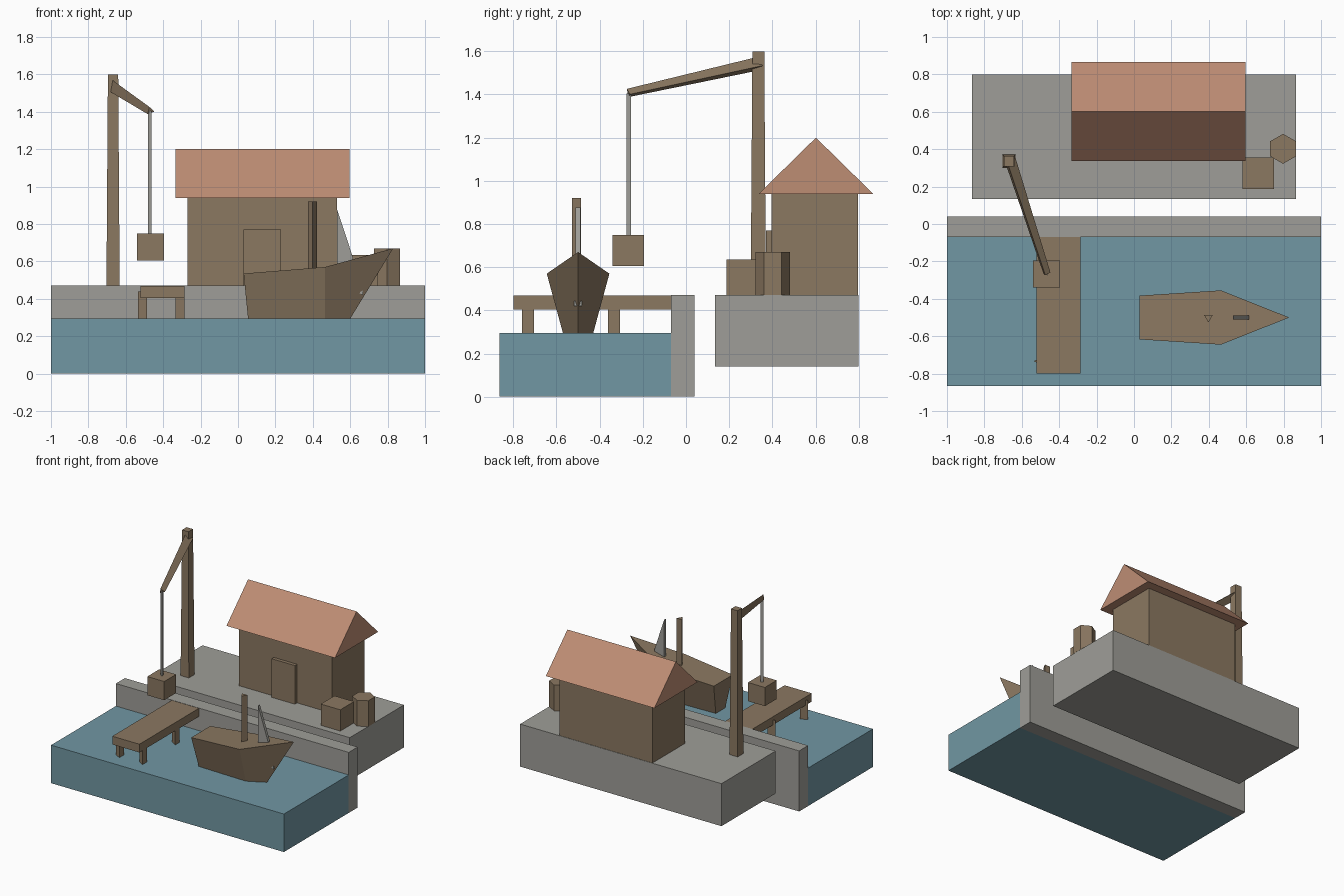
import bpy, bmesh, math
from mathutils import Vector

if "Cube" in bpy.data.objects:
    bpy.data.objects.remove(bpy.data.objects["Cube"])


def material(name, r, g, b):
    lin = [((c / 255 + 0.055) / 1.055) ** 2.4 for c in (r, g, b)]
    m = bpy.data.materials.new(name)
    m.diffuse_color = (*lin, 1)
    m.use_nodes = True
    m.node_tree.nodes["Principled BSDF"].inputs["Base Color"].default_value = m.diffuse_color
    return m


WOOD = material("wood brown", 139, 120, 97)
STONE = material("stone grey", 159, 158, 152)
ROOF = material("clay roof", 190, 141, 116)
WATER = material("water blue", 113, 151, 163)


def loft(name, ring_a, ring_b, mat):
    """Flat-faced solid between two matching rings of points."""
    bm = bmesh.new()
    a = [bm.verts.new(p) for p in ring_a]
    b = [bm.verts.new(p) for p in ring_b]
    n = len(a)
    bm.faces.new(a)
    bm.faces.new(b)
    for i in range(n):
        j = (i + 1) % n
        bm.faces.new((a[i], a[j], b[j], b[i]))
    bmesh.ops.recalc_face_normals(bm, faces=bm.faces)
    me = bpy.data.meshes.new(name)
    bm.to_mesh(me)
    bm.free()
    me.materials.append(mat)
    ob = bpy.data.objects.new(name, me)
    bpy.context.collection.objects.link(ob)
    return ob


def box(name, x, y, z, mat):
    ring = [(x[0], y[0]), (x[1], y[0]), (x[1], y[1]), (x[0], y[1])]
    return loft(name, [(*p, z[0]) for p in ring], [(*p, z[1]) for p in ring], mat)


def beam(name, start, end, r0, r1, sides, turn, mat):
    """Tapered prism; turn is the angle in degrees of its first corner."""
    start, end = Vector(start), Vector(end)
    d = (end - start).normalized()
    if abs(d.z) > 0.99:
        u, v = Vector((1, 0, 0)), Vector((0, 1, 0))
    else:
        u = d.cross(Vector((0, 0, 1))).normalized()
        if u.x < 0:
            u = -u
        v = Vector((0, 0, 1)) - d * d.z
        v.normalize()

    def ring(c, r):
        angles = [math.radians(turn + 360 * i / sides) for i in range(sides)]
        return [c + u * r * math.cos(t) + v * r * math.sin(t) for t in angles]
    return loft(name, ring(start, r0), ring(end, r1), mat)


# Harbour ground
box("water", (-1, 1), (-0.865, -0.07), (0, 0.295), WATER)
box("quay_wall", (-1, 1), (-0.07, 0.04), (0, 0.47), STONE)
box("land_slab", (-0.865, 0.865), (0.135, 0.80), (0.14, 0.47), STONE)

# Boathouse
box("house_walls", (-0.27, 0.53), (0.397, 0.797), (0.47, 0.94), WOOD)
box("house_door", (0.03, 0.23), (0.37, 0.40), (0.47, 0.77), WOOD)
gable = [(0.337, 0.94), (0.867, 0.94), (0.602, 1.20)]
loft("house_roof", [(-0.335, *p) for p in gable], [(0.597, *p) for p in gable], ROOF)

# Goods on the land
box("crate", (0.58, 0.748), (0.187, 0.355), (0.47, 0.635), WOOD)
beam("barrel", (0.797, 0.402, 0.47), (0.797, 0.402, 0.67), 0.08, 0.08, 6, 90, WOOD)

# Crane with its load
beam("crane_post", (-0.668, 0.335, 0.47), (-0.668, 0.335, 1.60), 0.05, 0.039, 4, 45, WOOD)
beam("crane_arm", (-0.668, 0.342, 1.54), (-0.468, -0.267, 1.405), 0.037, 0.023, 3, 110, WOOD)
beam("crane_rope", (-0.468, -0.265, 0.74), (-0.468, -0.265, 1.405), 0.012, 0.012, 3, 180, STONE)
box("hanging_crate", (-0.541, -0.396), (-0.34, -0.195), (0.605, 0.75), WOOD)

# Pier
box("pier_deck", (-0.52, -0.287), (-0.80, -0.067), (0.404, 0.468), WOOD)
for x in (-0.503, -0.303):
    for y in (-0.733, -0.333):
        beam("pier_leg", (x, y, 0.2), (x, y, 0.44), 0.032, 0.032, 3, 180, WOOD)

# Boat hull: stern, middle and bow points, mirrored about the keel line
Y = -0.5


def hull_ring(stern, mid, bow):
    (xs, ws, zs), (xm, wm, zm), (xb, zb) = stern, mid, bow
    return [(xs, Y - ws, zs), (xm, Y - wm, zm), (xb, Y, zb),
            (xm, Y + wm, zm), (xs, Y + ws, zs)]


loft("boat_hull",
     hull_ring((0.058, 0.047, 0.25), (0.465, 0.058, 0.25), (0.573, 0.25)),
     hull_ring((0.03, 0.117, 0.535), (0.465, 0.145, 0.57), (0.83, 0.67)), WOOD)
beam("boat_mast", (0.398, Y, 0.52), (0.398, Y, 0.92), 0.027, 0.027, 3, 270, WOOD)
sail = [(0.53, 0.57), (0.615, 0.57), (0.615, 0.62), (0.53, 0.877)]
loft("boat_sail", [(x, Y - 0.011, z) for x, z in sail],
     [(x, Y + 0.011, z) for x, z in sail], STONE)
beam("bow_pin", (0.66, Y - 0.018, 0.432), (0.66, Y + 0.018, 0.432), 0.014, 0.014, 3, 60, STONE)
